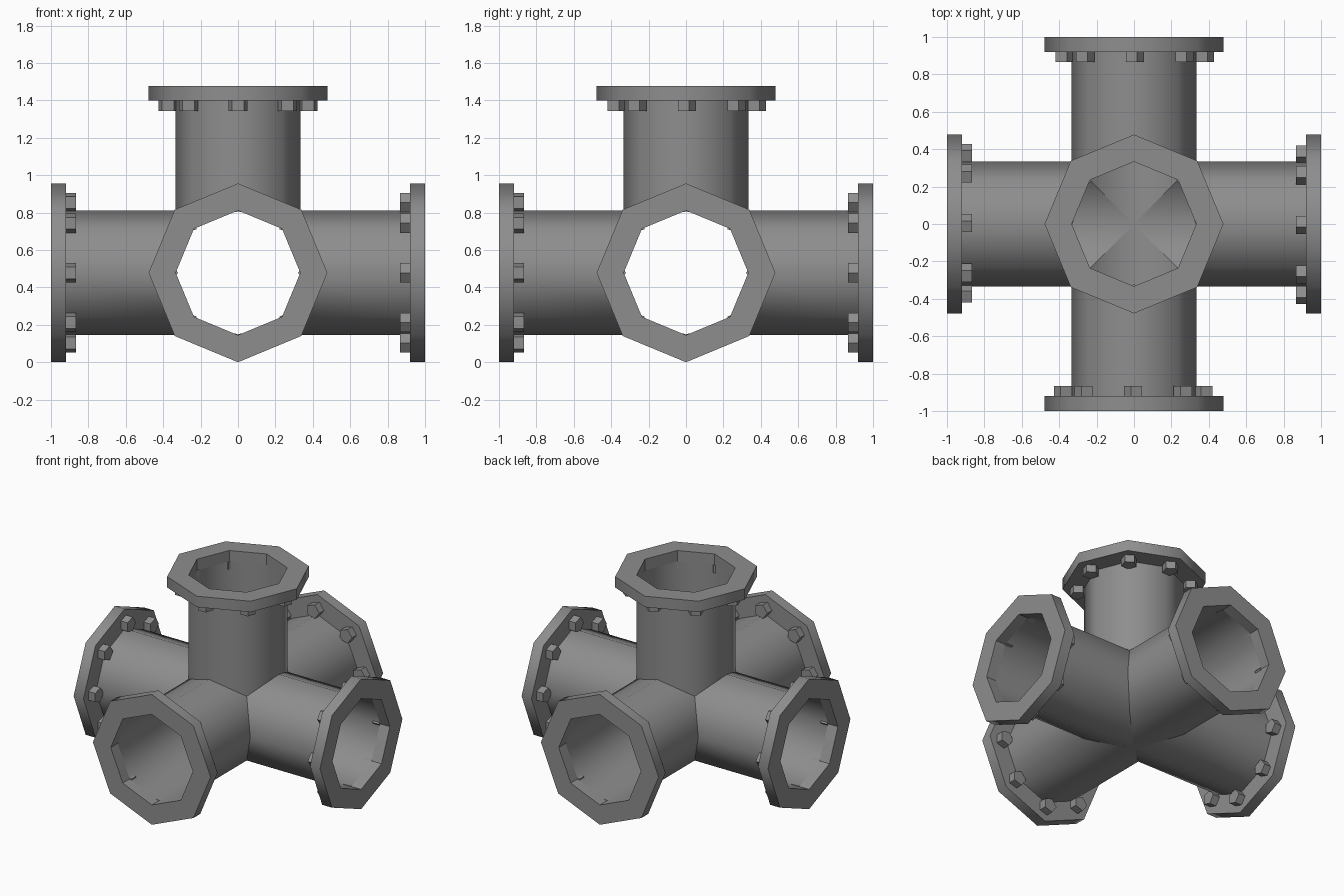
import bpy, bmesh
from math import cos, sin, tau, radians
from mathutils import Vector

if "Cube" in bpy.data.objects:
    bpy.data.objects.remove(bpy.data.objects["Cube"])

PIPE_R, FLANGE_R = 0.333, 0.478
CENTRE = Vector((0, 0, FLANGE_R))
FLANGE_IN, FLANGE_OUT = 0.92, 1.0
BOLT_RING, BOLT_R, BOLT_IN = 0.375, 0.054, 0.866

# each arm: name, axis, sideways reference direction
ARMS = [("right", Vector((1, 0, 0)), Vector((0, -1, 0))),
        ("back", Vector((0, 1, 0)), Vector((1, 0, 0))),
        ("left", Vector((-1, 0, 0)), Vector((0, 1, 0))),
        ("front", Vector((0, -1, 0)), Vector((-1, 0, 0))),
        ("top", Vector((0, 0, 1)), Vector((0, 1, 0)))]

iron = bpy.data.materials.new("dark_iron")
iron.diffuse_color = (0.27, 0.27, 0.27, 1)
iron.use_nodes = True
iron.node_tree.nodes["Principled BSDF"].inputs["Base Color"].default_value = iron.diffuse_color


def polygon(axis, u, radius, sides):
    v = axis.cross(u)
    return [radius * (cos(tau * k / sides) * u + sin(tau * k / sides) * v)
            for k in range(sides)]


def ring(bm, points):
    return [bm.verts.new(CENTRE + p) for p in points]


def bridge(bm, a, b):
    n = len(a)
    return [bm.faces.new((a[k], a[(k + 1) % n], b[(k + 1) % n], b[k]))
            for k in range(n)]


def finish(bm, name, smooth=True, flat_faces=()):
    flat = [f.index for f in flat_faces]
    mesh = bpy.data.meshes.new(name)
    bm.to_mesh(mesh)
    bm.free()
    mesh.materials.append(iron)
    ob = bpy.data.objects.new(name, mesh)
    bpy.context.collection.objects.link(ob)
    if smooth:
        bpy.ops.object.select_all(action='DESELECT')
        ob.select_set(True)
        bpy.context.view_layer.objects.active = ob
        bpy.ops.object.shade_smooth_by_angle(angle=radians(50))
        for i in flat:
            mesh.polygons[i].use_smooth = False
    return ob


for name, axis, u in ARMS:
    # thin octagonal pipe, mitred where it meets the other arms
    bm = bmesh.new()
    pts = polygon(axis, u, PIPE_R, 8)
    others = [d for _, d, _ in ARMS if abs(d.dot(axis)) < 0.5]
    inner = ring(bm, [p + axis * max(p.dot(d) for d in others) for p in pts])
    outer = ring(bm, [p + axis * FLANGE_IN for p in pts])
    bridge(bm, inner, outer)
    finish(bm, name + "_pipe")

    # octagonal flange with a through hole
    bm = bmesh.new()
    big, small = polygon(axis, u, FLANGE_R, 8), polygon(axis, u, PIPE_R, 8)
    section = [(small, FLANGE_IN), (big, FLANGE_IN),
               (big, FLANGE_OUT), (small, FLANGE_OUT)]
    loops = [ring(bm, [p + axis * t for p in pts]) for pts, t in section]
    for i in range(4):
        hole = bridge(bm, loops[i], loops[(i + 1) % 4])
    bm.faces.index_update()
    finish(bm, name + "_flange", flat_faces=hole)

    # eight five-sided bolt heads behind the flange
    bm = bmesh.new()
    for c in polygon(axis, u, BOLT_RING, 8):
        pts = polygon(axis, u, BOLT_R, 5)
        low = ring(bm, [c + p + axis * BOLT_IN for p in pts])
        high = ring(bm, [c + p + axis * FLANGE_IN for p in pts])
        bridge(bm, low, high)
        bm.faces.new(low[::-1])
        bm.faces.new(high)
    finish(bm, name + "_bolts", smooth=False)
